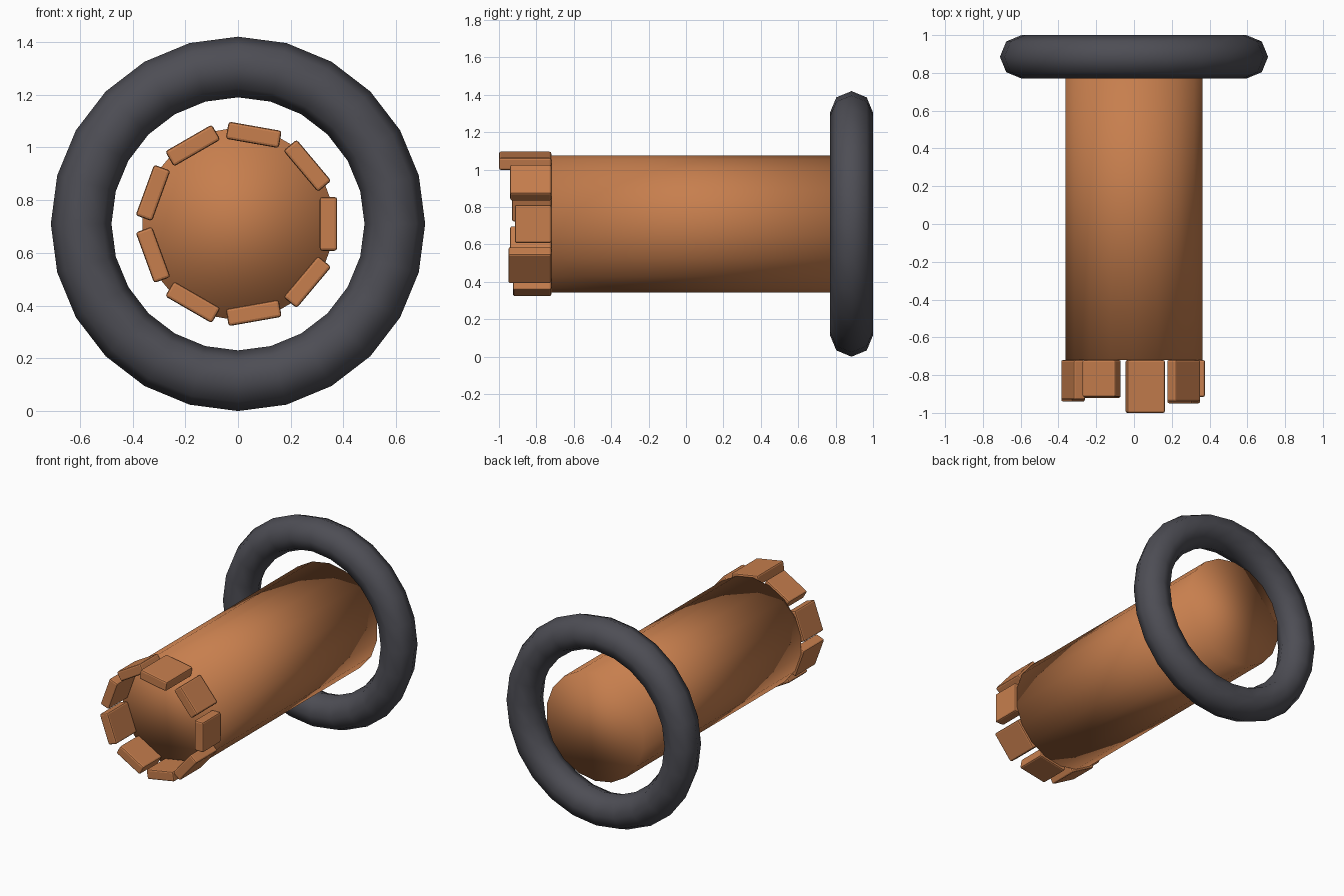
import bpy
import math
from mathutils import Matrix

cube = bpy.data.objects.get("Cube")
if cube:
    bpy.data.objects.remove(cube, do_unlink=True)

AXIS_Z = 0.71


def make_material(name, rgb):
    mat = bpy.data.materials.new(name)
    mat.use_nodes = True
    color = (*rgb, 1.0)
    mat.diffuse_color = color
    mat.node_tree.nodes["Principled BSDF"].inputs["Base Color"].default_value = color
    return mat


def finish(name, mat):
    obj = bpy.context.object
    obj.name = name
    obj.data.materials.append(mat)
    return obj


copper = make_material("copper", (0.57, 0.21, 0.075))
dark_grey = make_material("dark grey", (0.075, 0.075, 0.09))
along_y = (math.radians(90), 0, 0)

# Shaft: long solid cylinder, softly shaded right over its flat ends
front, back = -0.72, 0.98
bpy.ops.mesh.primitive_cylinder_add(
    vertices=18, radius=0.367, depth=back - front,
    location=(0, (front + back) / 2, AXIS_Z), rotation=along_y)
finish("shaft", copper)
bpy.ops.object.shade_smooth()

# Handle ring around the back end
bpy.ops.mesh.primitive_torus_add(
    major_segments=24, minor_segments=8, major_radius=0.595, minor_radius=0.115,
    location=(0, 0.885, AXIS_Z), rotation=along_y)
finish("handle_ring", dark_grey)
bpy.ops.object.shade_smooth()

# Crown of uneven teeth around the front rim
tooth_lengths = [0.195, 0.22, 0.28, 0.195, 0.21, 0.22, 0.2, 0.205, 0.23]
for i, length in enumerate(tooth_lengths):
    angle = math.tau * i / len(tooth_lengths)
    bpy.ops.mesh.primitive_cube_add(size=1)
    tooth = finish(f"tooth_{i + 1}", copper)
    tooth.data.transform(Matrix.Diagonal((0.066, length, 0.204, 1)))
    tooth.location = (0.343 * math.cos(angle), front - length / 2,
                      AXIS_Z + 0.343 * math.sin(angle))
    tooth.rotation_euler = (0, -angle, 0)
    bevel = tooth.modifiers.new("soft edges", 'BEVEL')
    bevel.width = 0.01
    bevel.segments = 2
